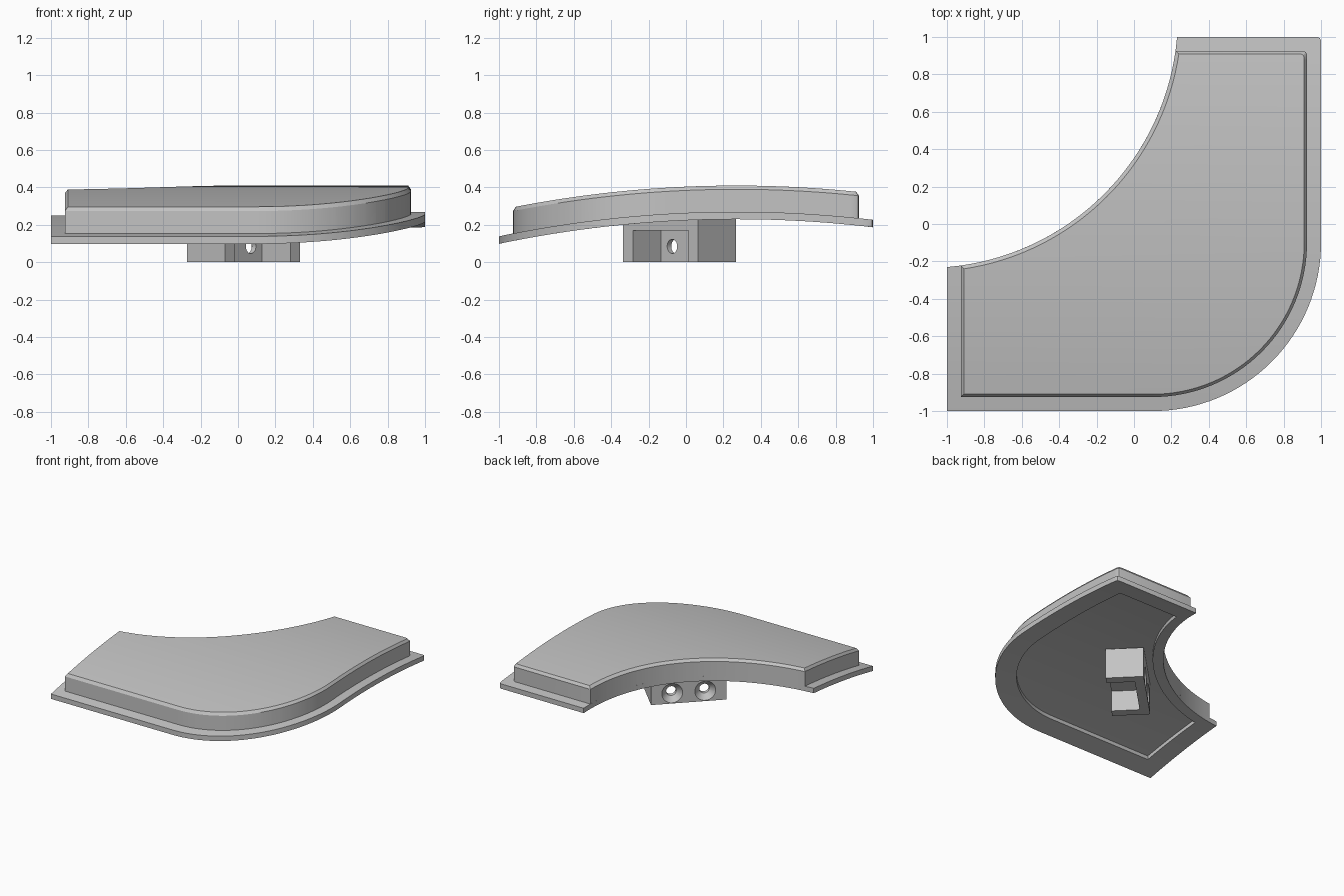
import bpy, bmesh, math
from mathutils import Matrix, Vector

if "Cube" in bpy.data.objects:
    bpy.data.objects.remove(bpy.data.objects["Cube"], do_unlink=True)

grey = bpy.data.materials.new("plain_grey")
grey.use_nodes = True
grey.diffuse_color = (0.55, 0.55, 0.55, 1)
grey.node_tree.nodes["Principled BSDF"].inputs["Base Color"].default_value = (0.55, 0.55, 0.55, 1)

CENTRE, RADIUS = 1.113, 1.348      # concave side, centred at (-CENTRE, CENTRE)
ARCH_R, ARCH_Y, ARCH_Z = 6.2, 0.27, 0.23


def finish(name, bm):
    bmesh.ops.recalc_face_normals(bm, faces=bm.faces)
    mesh = bpy.data.meshes.new(name)
    bm.to_mesh(mesh)
    bm.free()
    mesh.materials.append(grey)
    ob = bpy.data.objects.new(name, mesh)
    bpy.context.collection.objects.link(ob)
    return ob


def activate(ob):
    bpy.ops.object.select_all(action='DESELECT')
    ob.select_set(True)
    bpy.context.view_layer.objects.active = ob


def outline(inset, inner_inset, steps=32):
    """Elbow plan: straight ends, round outer corner, concave inner side."""
    e = 1 - inset
    pts = [(-e, -e)]
    for i in range(steps + 1):
        a = math.pi / 2 * (i / steps - 1)
        pts.append((0.1 + (e - 0.1) * math.cos(a), -0.1 + (e - 0.1) * math.sin(a)))
    pts += [(e, e - 0.02), (e - 0.006, e - 0.006), (e - 0.02, e)]
    r = RADIUS + inner_inset
    start = math.asin((e - CENTRE) / r)
    end = -math.pi / 2 - start
    for i in range(steps + 1):
        a = start + (end - start) * i / steps
        pts.append((-CENTRE + r * math.cos(a), CENTRE + r * math.sin(a)))
    return pts


def arched_slab(name, levels):
    """Stack outlines given as (inset, inner inset, height), then bend over y."""
    bm = bmesh.new()
    loops = [[bm.verts.new((x, y, z)) for x, y in outline(d, k)] for d, k, z in levels]
    n = len(loops[0])
    for low, high in zip(loops, loops[1:]):
        for i in range(n):
            j = (i + 1) % n
            bm.faces.new((low[i], low[j], high[j], high[i]))
    bm.faces.new(loops[0][::-1])
    bm.faces.new(loops[-1])
    for i in range(1, 32):
        bmesh.ops.bisect_plane(bm, geom=bm.verts[:] + bm.edges[:] + bm.faces[:], dist=1e-5,
                               plane_co=(0, -1 + i / 16 + 0.003, 0), plane_no=(0, 1, 0))
    for v in bm.verts:
        v.co.z += ARCH_Z - ARCH_R + math.sqrt(ARCH_R ** 2 - (v.co.y - ARCH_Y) ** 2)
    ob = finish(name, bm)
    activate(ob)
    bpy.ops.object.shade_smooth_by_angle(angle=math.radians(25))
    return ob


# Flange with a shallow recess underneath, and the raised chamfered body
arched_slab("flange", [(0.16, 0.08, 0.03), (0.16, 0.08, 0), (0, 0, 0), (0, 0, 0.04)])
arched_slab("raised_body", [(0.075, 0, 0.035), (0.075, 0, 0.16), (0.09, 0.02, 0.18)])

# Mounting bracket, turned to face the concave side
PLACE = Matrix.Translation((0.03, -0.035, 0)) @ Matrix.Rotation(math.pi / 4, 4, 'Z')


def box(name, low, high):
    low, high = Vector(low), Vector(high)
    bm = bmesh.new()
    bmesh.ops.create_cube(bm, size=1, matrix=PLACE @ Matrix.Translation((low + high) / 2)
                          @ Matrix.Diagonal((*(high - low), 1)))
    return finish(name, bm)


def cone(name, x, y0, y1, r0, r1):
    bm = bmesh.new()
    bmesh.ops.create_cone(bm, cap_ends=True, segments=32, radius1=r0, radius2=r1, depth=y1 - y0,
                          matrix=PLACE @ Matrix.Translation((x, (y0 + y1) / 2, 0.085))
                          @ Matrix.Rotation(-math.pi / 2, 4, 'X'))
    return finish(name, bm)


def cut(ob, cutter):
    cutter.hide_render = True
    mod = ob.modifiers.new("cut", 'BOOLEAN')
    mod.operation, mod.solver, mod.object = 'DIFFERENCE', 'EXACT', cutter
    activate(ob)
    bpy.ops.object.modifier_apply(modifier=mod.name)
    bpy.data.objects.remove(cutter, do_unlink=True)


bracket = box("mounting_bracket", (-0.285, -0.143, 0), (0.285, 0.143, 0.25))
cut(bracket, box("channel_cutter", (-0.21, -0.3, -0.1), (0.21, 0.07, 0.17)))

# Two countersunk screw holes
for x in (-0.125, 0.125):
    cut(bracket, cone("hole_cutter", x, 0.03, 0.2, 0.038, 0.038))
    cut(bracket, cone("countersink_cutter", x, 0.1, 0.144, 0.037, 0.08))
activate(bracket)
bpy.ops.object.shade_smooth_by_angle(angle=math.radians(25))
